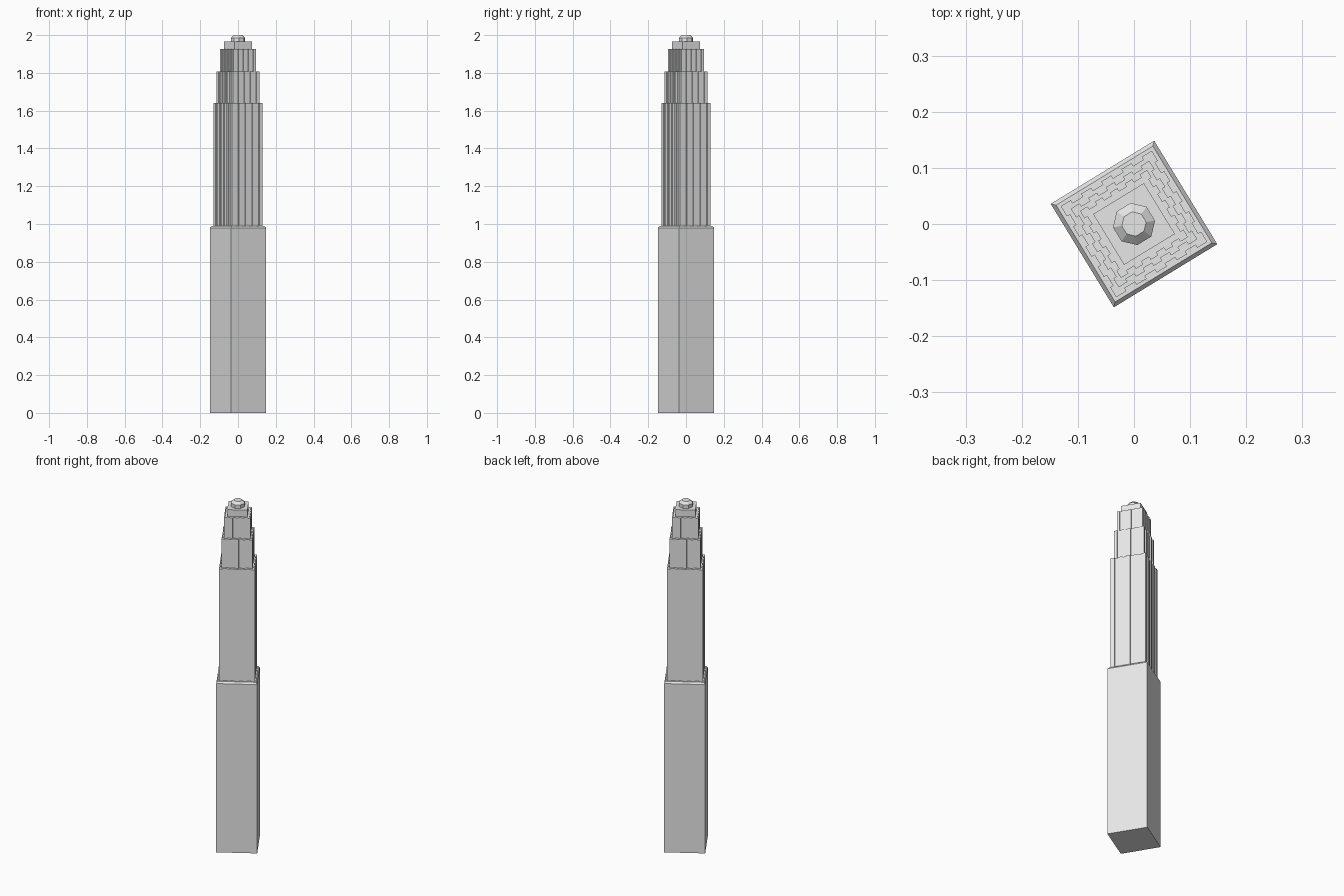
import bpy, bmesh
from math import radians, sin, cos, pi

if "Cube" in bpy.data.objects:
    bpy.data.objects.remove(bpy.data.objects["Cube"], do_unlink=True)

TURN = radians(31.4)

stone = bpy.data.materials.new("pale_grey_stone")
stone.use_nodes = True
stone.diffuse_color = (0.8, 0.8, 0.8, 1)
stone.node_tree.nodes["Principled BSDF"].inputs["Base Color"].default_value = (0.8, 0.8, 0.8, 1)


def square(half):
    return [(half, -half), (half, half), (-half, half), (-half, -half)]


def fluted_square(half, depth, ribs=5):
    """Square outline with evenly spaced ribs and shallow grooves on each side."""
    count = 2 * ribs - 1
    step = 2 * half / count
    side = [(half, -half)]
    for i in range(1, count):
        y = -half + i * step
        pair = [(half, y), (half - depth, y)]
        side += pair if i % 2 else pair[::-1]
    points = []
    for k in range(4):
        c, s = round(cos(k * pi / 2)), round(sin(k * pi / 2))
        points += [(c * x - s * y, s * x + c * y) for x, y in side]
    return points


def octagon(radius):
    angles = [(i + 0.5) * pi / 4 for i in range(8)]
    return [(radius * cos(a), radius * sin(a)) for a in angles]


def loft(name, sections):
    """Solid through stacked outlines, given as (height, outline)."""
    bm = bmesh.new()
    rings = [[bm.verts.new((x, y, z)) for x, y in outline] for z, outline in sections]
    bm.faces.new(rings[0][::-1])
    bm.faces.new(rings[-1])
    for low, high in zip(rings, rings[1:]):
        n = len(low)
        for i in range(n):
            j = (i + 1) % n
            bm.faces.new((low[i], low[j], high[j], high[i]))
    mesh = bpy.data.meshes.new(name)
    bm.to_mesh(mesh)
    bm.free()
    mesh.materials.append(stone)
    obj = bpy.data.objects.new(name, mesh)
    obj.rotation_euler.z = TURN
    bpy.context.collection.objects.link(obj)


# Plain lower block with a chamfered rim
loft("base_block", [(0, square(0.108)), (0.98, square(0.108)), (0.99, square(0.101))])

# Fluted tiers, stepping inward
for name, low, high, half in (
    ("lower_shaft", 0.99, 1.64, 0.095),
    ("middle_shaft", 1.64, 1.807, 0.082),
    ("upper_shaft", 1.807, 1.927, 0.07),
):
    outline = fluted_square(half, 0.006)
    loft(name, [(low, outline), (high, outline)])

# Plain cap and faceted finial
loft("cap_block", [(1.927, square(0.053)), (1.966, square(0.053))])
loft("finial", [(1.966, octagon(0.038)), (1.986, octagon(0.038)), (2.0, octagon(0.022))])
